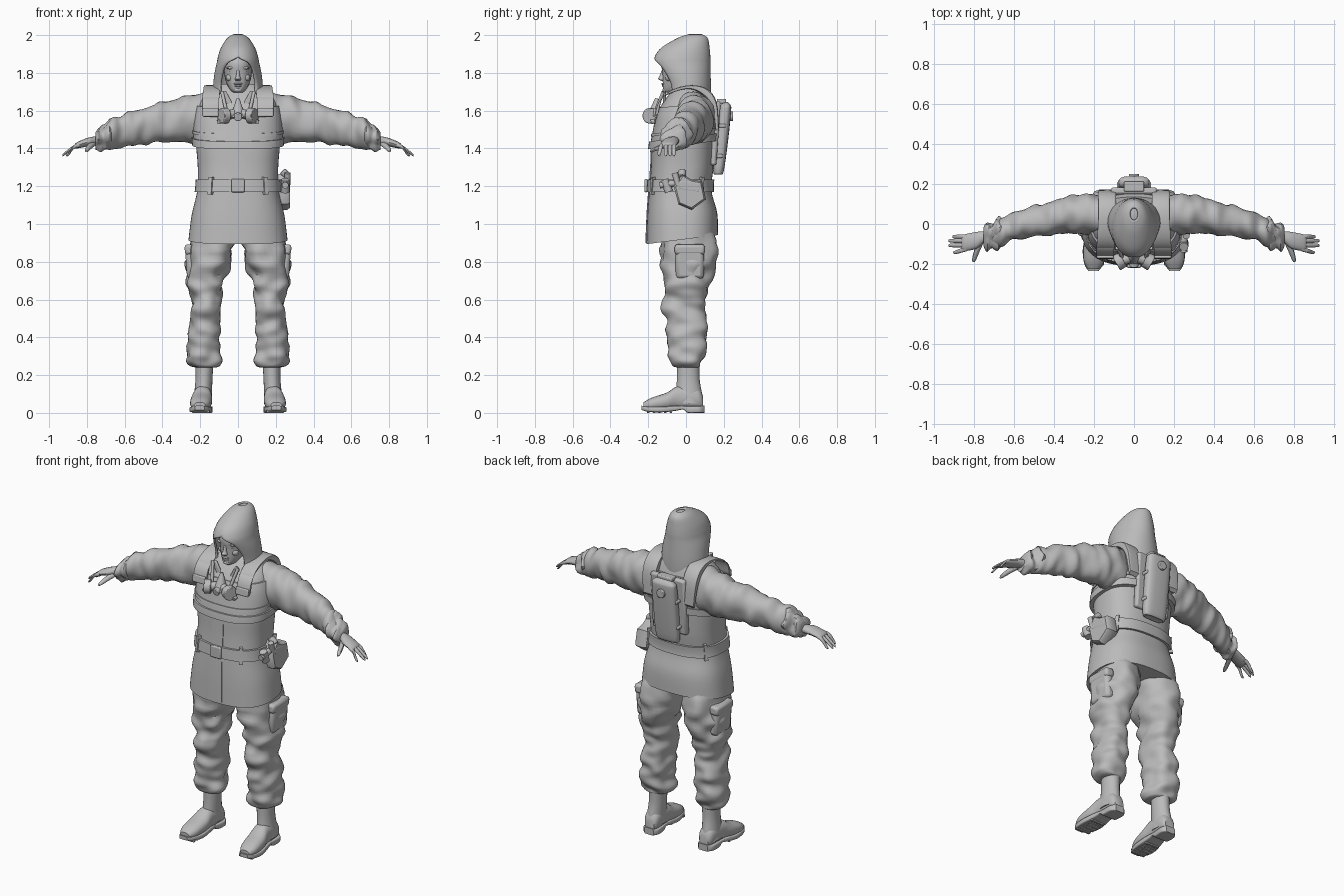
import bpy, bmesh, math
from mathutils import Vector, Matrix, noise

cube = bpy.data.objects.get("Cube")
if cube:
    bpy.data.objects.remove(cube)

grey = bpy.data.materials.new("plain grey")
grey.use_nodes = True
grey.diffuse_color = (.5, .5, .5, 1)
grey.node_tree.nodes["Principled BSDF"].inputs["Base Color"].default_value = (.5, .5, .5, 1)

X, Y, Z = Vector((1, 0, 0)), Vector((0, 1, 0)), Vector((0, 0, 1))


def finish(name, bm, bevel=0, angle=40):
    bmesh.ops.remove_doubles(bm, verts=bm.verts, dist=.0001)
    bmesh.ops.recalc_face_normals(bm, faces=bm.faces)
    mesh = bpy.data.meshes.new(name)
    bm.to_mesh(mesh)
    bm.free()
    mesh.materials.append(grey)
    for face in mesh.polygons:
        face.use_smooth = True
    mesh.set_sharp_from_angle(angle=math.radians(angle))
    obj = bpy.data.objects.new(name, mesh)
    bpy.context.scene.collection.objects.link(obj)
    if bevel:
        modifier = obj.modifiers.new("bevel", 'BEVEL')
        modifier.width, modifier.segments = bevel, 2
    return obj


def skin(name, rings, closed=True, caps=True):
    bm = bmesh.new()
    rows = [[bm.verts.new(p) for p in ring] for ring in rings]
    count = len(rows[0])
    for low, high in zip(rows, rows[1:]):
        for i in range(count if closed else count - 1):
            j = (i + 1) % count
            bm.faces.new((low[i], low[j], high[j], high[i]))
    if caps:
        bm.faces.new(rows[0])
        bm.faces.new(rows[-1])
    return finish(name, bm)


def smooth(rows, steps):
    """Run a smooth curve through rows of numbers."""
    out = []
    for i in range(len(rows) - 1):
        before, start = rows[max(i - 1, 0)], rows[i]
        end, after = rows[i + 1], rows[min(i + 2, len(rows) - 1)]
        for k in range(steps):
            t = k / steps
            out.append([b + t / 2 * (c - a + t * (2 * a - 5 * b + 4 * c - d + t * (3 * (b - c) + d - a)))
                        for a, b, c, d in zip(before, start, end, after)])
    return out + [list(rows[-1])]


def rounded(angle, power):
    c, s = math.cos(angle), math.sin(angle)
    return math.copysign(abs(c) ** (2 / power), c), math.copysign(abs(s) ** (2 / power), s)


def loft(name, rows, u=X, v=Y, side=1, count=24, power=2, steps=4, folds=0, stretch=(12, 12, 22)):
    """Rows hold a centre and two radii; folds crumples the cloth."""
    rings = []
    for x, y, z, ru, rv in smooth(rows, steps):
        ring = []
        for i in range(count):
            c, s = rounded(math.tau * i / count, power)
            out = u * (c * ru) + v * (s * rv)
            p = Vector((x, y, z)) + out
            wave = noise.noise(Vector(a * b for a, b in zip(p, stretch)))
            p += out.normalized() * folds * wave
            ring.append((p.x * side, p.y, p.z))
        rings.append(ring)
    return skin(name, rings)


def box(name, centre, size, turn=0, axis='X', bevel=.006):
    bm = bmesh.new()
    place = Matrix.Translation(centre) @ Matrix.Rotation(math.radians(turn), 4, axis)
    bmesh.ops.create_cube(bm, size=1, matrix=place @ Matrix.Diagonal((*size, 1)))
    return finish(name, bm, bevel)


def ball(name, centre, size):
    bm = bmesh.new()
    bmesh.ops.create_uvsphere(bm, u_segments=16, v_segments=10, radius=1,
                              matrix=Matrix.Translation(centre) @ Matrix.Diagonal((*size, 1)))
    return finish(name, bm)


def rod(name, start, end, radius, tip=None, bevel=0):
    start, end = Vector(start), Vector(end)
    along = end - start
    bm = bmesh.new()
    place = Matrix.Translation((start + end) / 2) @ along.to_track_quat('Z', 'Y').to_matrix().to_4x4()
    bmesh.ops.create_cone(bm, cap_ends=True, segments=20, radius1=radius,
                          radius2=radius if tip is None else tip, depth=along.length, matrix=place)
    return finish(name, bm, bevel)


# Jacket body: height, middle depth, half width, half depth
body = smooth([(.92, -.02, .262, .19), (1.05, -.02, .245, .185), (1.18, -.03, .215, .165),
               (1.3, -.02, .213, .165), (1.42, -.015, .222, .165), (1.52, -.005, .225, .157),
               (1.6, 0, .215, .145), (1.66, .01, .195, .12), (1.71, .02, .15, .09),
               (1.74, .02, .1, .06)], 5)


def on_body(angle, height, grow=0, slope=0):
    for low, high in zip(body, body[1:]):
        if height <= high[0]:
            break
    t = min(1, max(0, (height - low[0]) / (high[0] - low[0])))
    depth, rx, ry = [a + (b - a) * t for a, b in zip(low[1:], high[1:])]
    c, s = rounded(angle, 2.5)
    y = depth + s * (ry + grow)
    tilt = slope + max(0, 1.15 - height) * .55
    return c * (rx + grow), y, height + tilt * y


def band(name, bottom, top, grow, start=-90, end=270, slope=0, count=64):
    """Raised cloth layer that follows the jacket."""
    whole = end - start == 360
    angles = [math.radians(start + (end - start) * i / count) for i in range(count if whole else count + 1)]
    heights = [bottom + (top - bottom) * i / 6 for i in range(7)]
    levels = [(bottom, -.01)] + [(h, grow) for h in heights] + [(top, -.01)]
    rings = []
    for height, out in levels:
        ring = [on_body(a, height, out, slope) for a in angles]
        if not whole:
            ring = [on_body(angles[0], height, -.01, slope)] + ring + [on_body(angles[-1], height, -.01, slope)]
        rings.append(ring)
    return skin(name, rings, whole, False)


skin("jacket", [[on_body(math.tau * i / 64, row[0]) for i in range(64)] for row in body])
band("jacket_front_flap", .925, 1.4, .005, -98, -85, count=6)
band("vest", 1.44, 1.63, .012, slope=.1)
band("vest_lower_strap", 1.42, 1.46, .021, slope=.12)
band("vest_upper_strap", 1.485, 1.5, .017, slope=.12)
band("belt", 1.17, 1.235, .013)
box("belt_buckle", (0, -.212, 1.203), (.07, .016, .07))
for angle in (-125, -55, 35, 145):
    band("belt_loop", 1.155, 1.25, .019, angle - 3, angle + 3, count=4)

# Hood: middle depth, height, half width, half depth, half opening angle
hood_rows = smooth([(.01, 1.6, .115, .11, 32), (.01, 1.66, .128, .115, 42), (.008, 1.73, .126, .118, 47),
                    (-.008, 1.8, .118, .132, 43), (-.02, 1.85, .107, .143, 32), (-.018, 1.885, .1, .141, 0),
                    (-.003, 1.93, .085, .122, 0), (.035, 1.98, .053, .075, 0), (.05, 2, .02, .03, 0)], 4)
hood_rings = []
for depth, height, rx, ry, gap in hood_rows:
    gap = math.radians(max(0, gap))
    sweep = [gap + (math.tau - 2 * gap) * i / 40 for i in range(41)]
    hood_rings.append([(rx * math.sin(a), depth - ry * math.cos(a), height) for a in sweep])
hood = skin("hood", hood_rings, False, False)
shell = hood.modifiers.new("thickness", 'SOLIDIFY')
shell.thickness, shell.offset = .012, 0
ball("hood_crown", (0, .05, 1.985), (.035, .05, .014))

# Head and face
loft("neck", [(0, -.01, 1.6, .062, .07), (0, -.02, 1.75, .058, .065)])
loft("head", [(0, -.07, 1.695, .022, .04), (0, -.052, 1.71, .042, .07), (0, -.035, 1.75, .063, .088),
              (0, -.025, 1.8, .073, .1), (0, -.02, 1.86, .074, .108), (0, 0, 1.93, .05, .08)], power=2.2)
loft("nose", [(0, -.122, 1.758, .012, .008), (0, -.128, 1.768, .017, .02),
              (0, -.125, 1.785, .01, .014), (0, -.12, 1.815, .008, .008)], count=12)
ball("upper_lip", (0, -.119, 1.742), (.024, .012, .006))
ball("lower_lip", (0, -.116, 1.731), (.02, .012, .007))
ball("chin", (0, -.105, 1.71), (.025, .02, .014))
for side in (1, -1):
    ball("brow", (side * .034, -.108, 1.826), (.028, .015, .008))
    ball("eye", (side * .032, -.106, 1.808), (.014, .011, .007))
    ball("cheek", (side * .042, -.09, 1.775), (.022, .02, .02))

# Collar and respirator hanging on the chest
for side in (1, -1):
    box("collar_flap", (side * .055, -.115, 1.655), (.03, .016, .1), side * 28, 'Y')
    rod("respirator_strap", (side * .085, -.12, 1.7), (side * .06, -.165, 1.59), .009)
    rod("filter_arm", (side * .02, -.17, 1.585), (side * .06, -.185, 1.575), .024)
    rod("filter", (side * .056, -.177, 1.573), (side * .09, -.197, 1.573), .041, bevel=.005)
rod("respirator_face_piece", (0, -.17, 1.56), (0, -.155, 1.665), .042, .008)
rod("respirator_valve", (0, -.17, 1.575), (0, -.215, 1.565), .022, bevel=.004)

# Arms, hands, legs and boots
arm = [(.1, .03, 1.57, .08, .12), (.2, .045, 1.565, .1, .13), (.3, .05, 1.55, .098, .12),
       (.4, .032, 1.54, .086, .108), (.5, .015, 1.52, .075, .097), (.6, -.012, 1.495, .07, .085),
       (.66, -.035, 1.48, .068, .076), (.7, -.05, 1.46, .056, .058), (.75, -.064, 1.44, .045, .038)]
hand = [(.7, -.055, 1.445, .03, .026), (.75, -.065, 1.44, .029, .024), (.79, -.082, 1.435, .042, .023),
        (.85, -.094, 1.417, .042, .017), (.865, -.095, 1.41, .036, .01)]
leg = [(.125, .01, .98, .12, .15), (.15, .01, .82, .118, .146), (.172, .01, .7, .098, .126),
       (.165, -.003, .62, .08, .112), (.172, -.01, .55, .078, .112), (.175, .005, .47, .076, .104),
       (.18, .005, .38, .086, .104), (.177, .003, .29, .088, .094), (.178, .005, .25, .072, .08),
       (.178, .008, .24, .045, .055)]
shaft = [(.178, .012, .28, .048, .06), (.18, .012, .18, .045, .06), (.185, .015, .1, .047, .07),
         (.187, .015, .05, .05, .075)]
foot = [(.182, .09, .055, .03, .035), (.184, .06, .075, .046, .058), (.188, -.04, .08, .049, .062),
        (.194, -.1, .062, .057, .046), (.2, -.18, .047, .052, .034), (.203, -.225, .038, .03, .018)]
sole = [(.182, .097, .02, .03, .02), (.184, .07, .018, .05, .018), (.187, .01, .018, .048, .018),
        (.189, -.015, .027, .046, .01), (.192, -.06, .024, .052, .014), (.197, -.13, .018, .06, .015),
        (.201, -.2, .02, .048, .014), (.203, -.235, .027, .026, .011)]
for side in (1, -1):
    loft("sleeve", arm, Y, Z, side, steps=7, folds=.018, stretch=(20, 9, 9))
    loft("cuff", [(.655, -.03, 1.48, .06, .065), (.68, -.042, 1.475, .075, .074), (.71, -.052, 1.46, .064, .062),
                  (.735, -.06, 1.45, .066, .058), (.755, -.066, 1.44, .045, .038)],
         Y, Z, side, folds=.025, stretch=(30, 20, 20))
    loft("hand", hand, Y, Z, side, count=16)
    for start, end, low in ((-.063, -.064, .035), (-.084, -.084, .05), (-.105, -.107, .05), (-.126, -.142, .045)):
        reach = .865 + low * 1.3 - max(0, -end - .12) * .8
        loft("finger", [(.84, start, 1.418, .011, .012), (.87, (start + end) / 2, 1.407, .011, .011),
                        (reach - .012, end, 1.372, .009, .009), (reach, end, 1.362, .004, .004)],
             Y, Z, side, 10, steps=3)
    loft("thumb", [(.765, -.085, 1.425, .016, .014), (.785, -.13, 1.41, .015, .014),
                   (.8, -.175, 1.392, .011, .01), (.803, -.19, 1.386, .005, .005)], X, Z, side, 10)
    loft("trouser_leg", leg, side=side, count=32, steps=7, folds=.026, stretch=(11, 11, 17), power=2.2)
    box("thigh_pocket", (side * .248, .02, .8), (.055, .15, .18), side * 4, 'Y', .02)
    box("pocket_flap", (side * .253, .02, .865), (.058, .16, .055), side * 4, 'Y', .015)
    loft("boot_shaft", shaft, side=side)
    loft("boot_foot", foot, X, Z, side, power=2.3)
    loft("boot_sole", sole, X, Z, side, power=7)
    for k in range(5):
        box("sole_tread", (side * .196, -.08 - k * .03, .008), (.09, .014, .015), bevel=.002)
    # Shoulder strap and chest patch
    loft("shoulder_strap", [(.145, -.155, 1.58, .045, .016), (.145, -.135, 1.655, .045, .016),
                            (.14, -.08, 1.7, .045, .02), (.135, .02, 1.725, .045, .014),
                            (.135, .1, 1.7, .045, .02), (.135, .15, 1.63, .045, .018),
                            (.13, .165, 1.5, .04, .012)], X, (Y + Z).normalized(), side, 16, 6)
    box("chest_patch", (side * .145, -.167, 1.59), (.085, .014, .045), -8)
    rod("strap_slider", (side * .1, -.165, 1.545), (side * .1, -.185, 1.54), .012)

# Back plate and air canister
box("back_plate", (0, .155, 1.48), (.23, .035, .34), -4, bevel=.012)
loft("canister", [(0, .172, 1.265, .05, .012), (0, .172, 1.28, .074, .028), (0, .19, 1.45, .078, .034),
                  (0, .207, 1.6, .078, .032), (0, .21, 1.63, .07, .026), (0, .21, 1.645, .045, .012)], power=3)
rod("canister_valve", (0, .215, 1.57), (0, .25, 1.57), .026, bevel=.004)
box("canister_clamp", (0, .188, 1.65), (.1, .05, .025))
for height in (1.36, 1.52):
    box("canister_strap", (0, .155 + (height - 1.3) * .1, height), (.17, .07, .02))

# Hip pouch and hand tool on the left
pouch = [(-.065, 1.2), (-.02, 1.265), (.03, 1.235), (.085, 1.225), (.105, 1.13), (.03, 1.075), (-.04, 1.105)]
skin("hip_pouch", [[(x, y * k + .02 * (1 - k), z * k + 1.17 * (1 - k)) for y, z in pouch]
                   for x, k in ((.2, .9), (.215, 1), (.262, 1), (.275, .88))])
box("pouch_flap", (.268, .02, 1.2), (.016, .11, .05), -8)
rod("tool_barrel", (.25, -.14, 1.205), (.25, .01, 1.225), .017)
rod("tool_grip", (.262, -.06, 1.27), (.262, -.03, 1.165), .017, .013)
rod("tool_nozzle", (.25, -.115, 1.235), (.25, -.09, 1.17), .022)
rod("tool_head", (.235, -.02, 1.28), (.265, -.02, 1.25), .02, bevel=.004)
